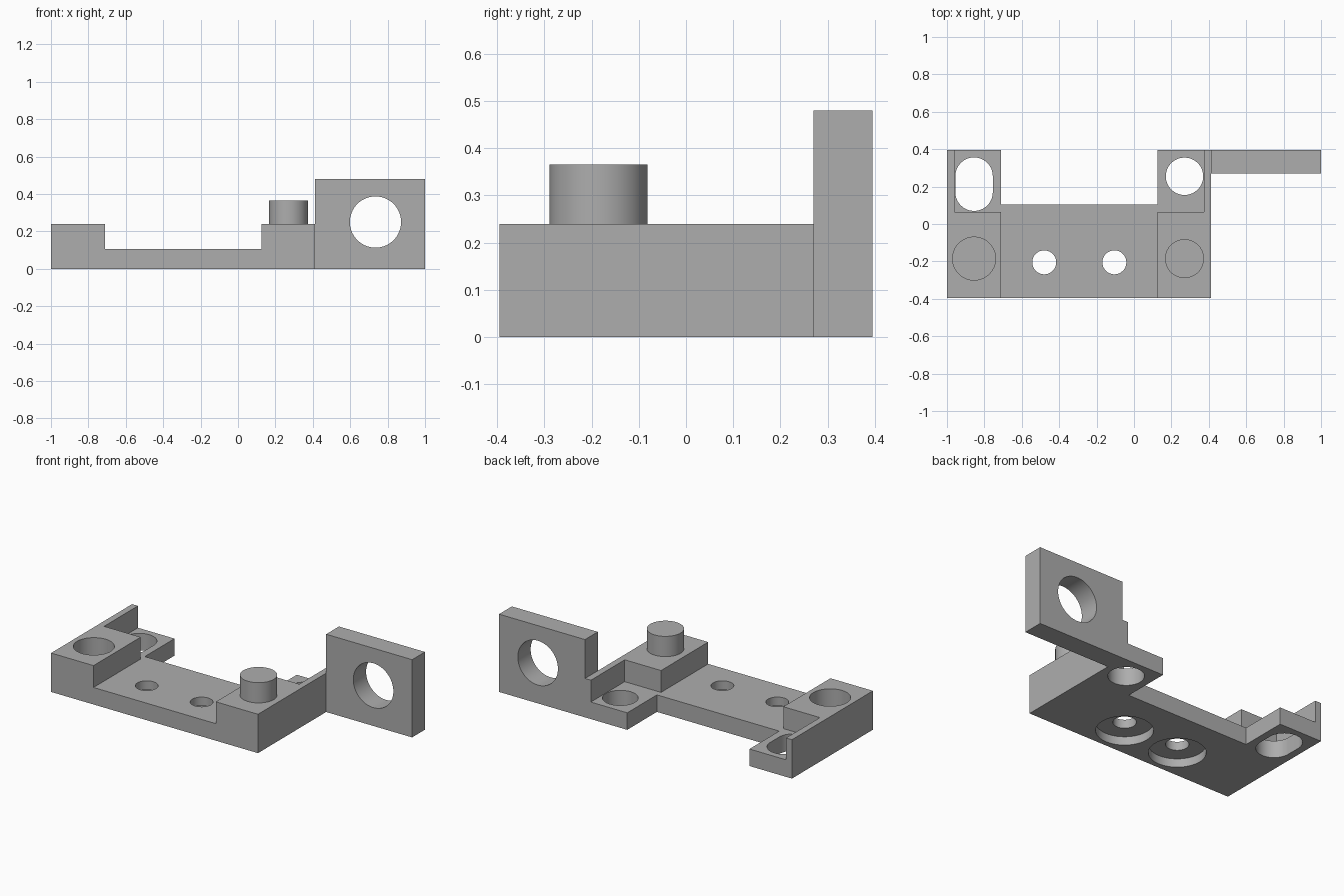
import bpy, bmesh, math
from mathutils import Matrix

cube = bpy.data.objects.get("Cube")
if cube:
    bpy.data.objects.remove(cube, do_unlink=True)

grey = bpy.data.materials.new("machined grey")
grey.use_nodes = True
grey.diffuse_color = (0.42, 0.42, 0.42, 1)
grey.node_tree.nodes["Principled BSDF"].inputs["Base Color"].default_value = (0.42, 0.42, 0.42, 1)

# Main dimensions
FRONT, BACK = -0.395, 0.395
FLOOR, PAD = 0.105, 0.24
LEFT_IN, RIGHT_IN, RIGHT_OUT = -0.71, 0.125, 0.413
STEP, WALL = 0.065, 0.04
HOLE_X, PEG_X, PIN_Y = -0.855, 0.27, -0.185


def prism(name, outline, z0, z1):
    """Extrude a plan outline between two heights."""
    bm = bmesh.new()
    face = bm.faces.new([bm.verts.new((x, y, z0)) for x, y in outline])
    grown = bmesh.ops.extrude_face_region(bm, geom=[face])["geom"]
    top = [v for v in grown if isinstance(v, bmesh.types.BMVert)]
    bmesh.ops.translate(bm, vec=(0, 0, z1 - z0), verts=top)
    bmesh.ops.recalc_face_normals(bm, faces=bm.faces)
    mesh = bpy.data.meshes.new(name)
    bm.to_mesh(mesh)
    bm.free()
    mesh.materials.append(grey)
    obj = bpy.data.objects.new(name, mesh)
    bpy.context.collection.objects.link(obj)
    return obj


def box(name, x0, x1, y0, y1, z0, z1):
    return prism(name, [(x0, y0), (x1, y0), (x1, y1), (x0, y1)], z0, z1)


def round_prism(name, x, y, r, z0, z1, stretch=0, n=64):
    """Cylinder, or a slot when the two halves are pulled apart along y."""
    outline = []
    for side, start in ((1, 0), (-1, math.pi)):
        for i in range(n // 2 + (1 if stretch else 0)):
            a = start + 2 * math.pi * i / n
            outline.append((x + r * math.cos(a), y + side * stretch + r * math.sin(a)))
    return prism(name, outline, z0, z1)


def combine(target, tool, operation):
    """Apply a boolean and discard the tool."""
    mod = target.modifiers.new("join", "BOOLEAN")
    mod.operation, mod.object, mod.solver = operation, tool, "EXACT"
    bpy.context.view_layer.objects.active = target
    bpy.ops.object.modifier_apply(modifier=mod.name)
    bpy.data.objects.remove(tool, do_unlink=True)


# Floor with a rear tab at each end
body = prism("bracket_body", [
    (-1, FRONT), (RIGHT_OUT, FRONT), (RIGHT_OUT, BACK), (RIGHT_IN, BACK),
    (RIGHT_IN, FLOOR), (LEFT_IN, FLOOR), (LEFT_IN, BACK), (-1, BACK)], 0, FLOOR)

# Raised end pads, each with a thin wall running back along the outer edge
for name, inner, outer, wall in (("left_pad", LEFT_IN, -1, WALL),
                                 ("right_pad", RIGHT_IN, RIGHT_OUT, -WALL)):
    pad = prism(name, [(inner, FRONT), (outer, FRONT), (outer, BACK),
                       (outer + wall, BACK), (outer + wall, STEP), (inner, STEP)], FLOOR, PAD)
    combine(body, pad, "UNION")

# Upright side plate
combine(body, box("side_plate", RIGHT_OUT, 1, 0.27, BACK, 0, 0.48), "UNION")

# Blind socket, tab slot and tab hole
combine(body, round_prism("socket", HOLE_X, PIN_Y, 0.115, FLOOR, 0.3), "DIFFERENCE")
combine(body, round_prism("slot", HOLE_X, 0.213, 0.1, -0.1, 0.2, stretch=0.043), "DIFFERENCE")
combine(body, round_prism("tab_hole", PEG_X, 0.255, 0.1, -0.1, 0.2), "DIFFERENCE")

# Screw holes, counterbored from below
for x in (-0.48, -0.105):
    combine(body, round_prism("screw_hole", x, -0.205, 0.064, -0.1, 0.2), "DIFFERENCE")
    combine(body, round_prism("counterbore", x, -0.205, 0.158, -0.1, 0.052), "DIFFERENCE")

# Horizontal bore through the side plate
bore = round_prism("bore", 0, 0, 0.137, -0.2, 0.2)
bore.data.transform(Matrix.Translation((0.735, 0.33, 0.25)) @ Matrix.Rotation(math.pi / 2, 4, "X"))
combine(body, bore, "DIFFERENCE")

# Locating peg on the right pad
peg = round_prism("locating_peg", PEG_X, PIN_Y, 0.104, PAD, 0.365)

# Merge coplanar faces, then smooth only the round walls
bm = bmesh.new()
bm.from_mesh(body.data)
bmesh.ops.remove_doubles(bm, verts=bm.verts, dist=0.0001)
bmesh.ops.dissolve_limit(bm, angle_limit=math.radians(1), verts=bm.verts, edges=bm.edges)
bm.to_mesh(body.data)
bm.free()
for obj in (body, peg):
    bpy.ops.object.select_all(action="DESELECT")
    obj.select_set(True)
    bpy.context.view_layer.objects.active = obj
    bpy.ops.object.shade_smooth_by_angle(angle=math.radians(30))
